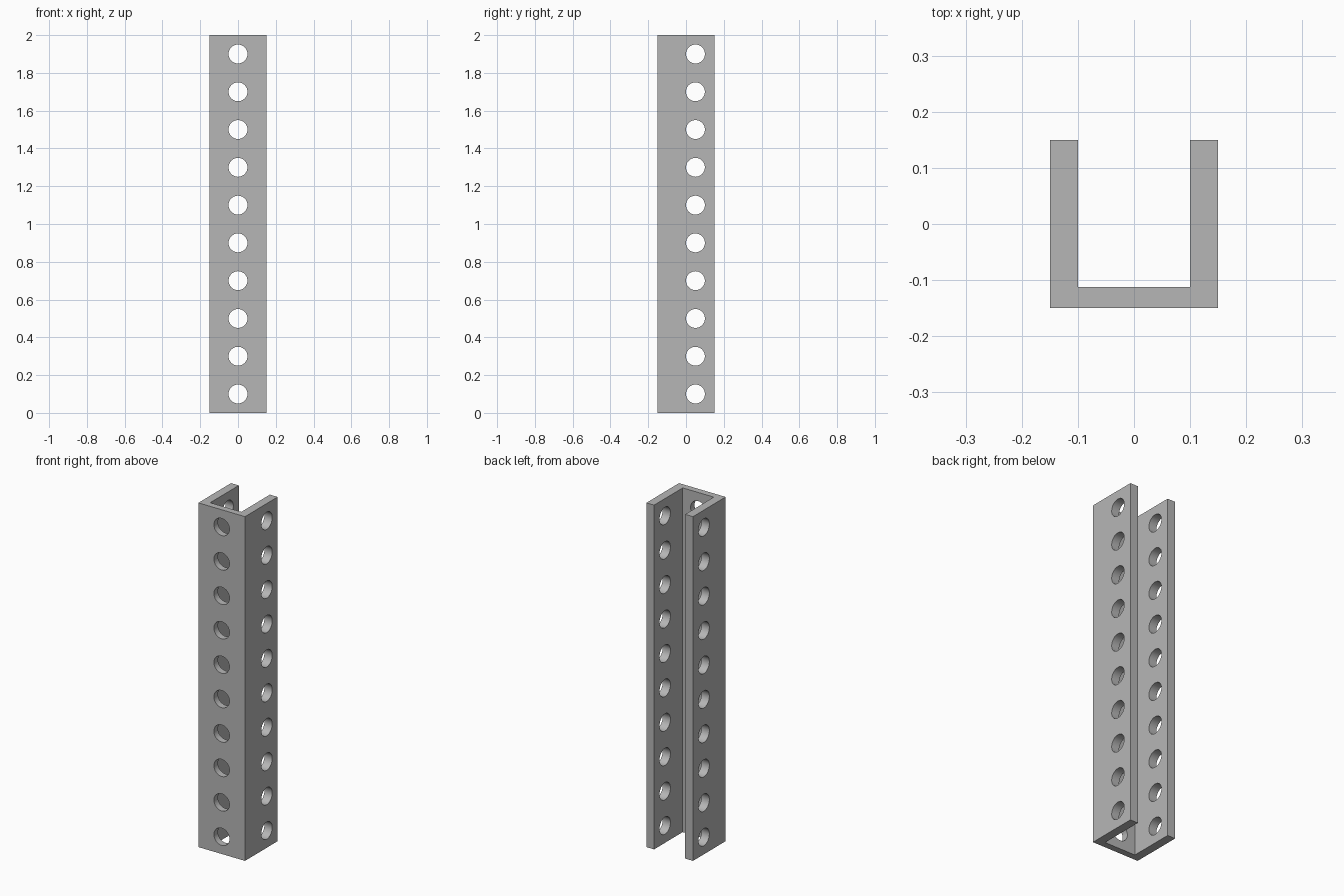
import bpy, bmesh, math
from mathutils import Matrix, Vector

cube = bpy.data.objects.get("Cube")
if cube:
    bpy.data.objects.remove(cube, do_unlink=True)

LENGTH, HALF = 2.0, 0.15
WALL, WEB = 0.05, 0.0375
RADIUS, PITCH, COUNT = 0.05, 0.2, 10

steel = bpy.data.materials.new("grey_steel")
color = (0.47, 0.47, 0.47, 1.0)
steel.use_nodes = True
steel.diffuse_color = color
steel.node_tree.nodes["Principled BSDF"].inputs["Base Color"].default_value = color


def make_object(name, bm):
    bmesh.ops.recalc_face_normals(bm, faces=bm.faces[:])
    mesh = bpy.data.meshes.new(name)
    bm.to_mesh(mesh)
    bm.free()
    mesh.materials.append(steel)
    obj = bpy.data.objects.new(name, mesh)
    bpy.context.collection.objects.link(obj)
    return obj


# U-shaped channel: mirrored profile, extruded upward
inner, floor = HALF - WALL, WEB - HALF
side = [(HALF, -HALF), (HALF, HALF), (inner, HALF), (inner, floor)]
profile = side + [(-x, y) for x, y in reversed(side)]
bm = bmesh.new()
base = bm.faces.new([bm.verts.new((x, y, 0)) for x, y in profile])
grown = bmesh.ops.extrude_face_region(bm, geom=[base], use_keep_orig=True)["geom"]
bmesh.ops.translate(bm, vec=(0, 0, LENGTH),
                    verts=[v for v in grown if isinstance(v, bmesh.types.BMVert)])
channel = make_object("perforated_channel", bm)

# Hole cutters: one row through both flanges, one row through the web
bm = bmesh.new()
for i in range(COUNT):
    z = PITCH * (i + 0.5)
    for center, axis, depth in (((0, 0.05, z), "Y", 0.5), ((0, -0.15, z), "X", 0.15)):
        bmesh.ops.create_cone(
            bm, cap_ends=True, segments=32, radius1=RADIUS, radius2=RADIUS, depth=depth,
            matrix=Matrix.Translation(Vector(center)) @ Matrix.Rotation(math.pi / 2, 4, axis))
cutter = make_object("hole_cutter", bm)
cutter.hide_render = True

# Cut the holes, then drop the cutter
cut = channel.modifiers.new("holes", "BOOLEAN")
cut.operation = "DIFFERENCE"
cut.solver = "EXACT"
cut.object = cutter
bpy.ops.object.select_all(action="DESELECT")
channel.select_set(True)
bpy.context.view_layer.objects.active = channel
bpy.ops.object.modifier_apply(modifier=cut.name)
bpy.data.objects.remove(cutter, do_unlink=True)
bpy.ops.object.shade_smooth_by_angle(angle=math.radians(30))
